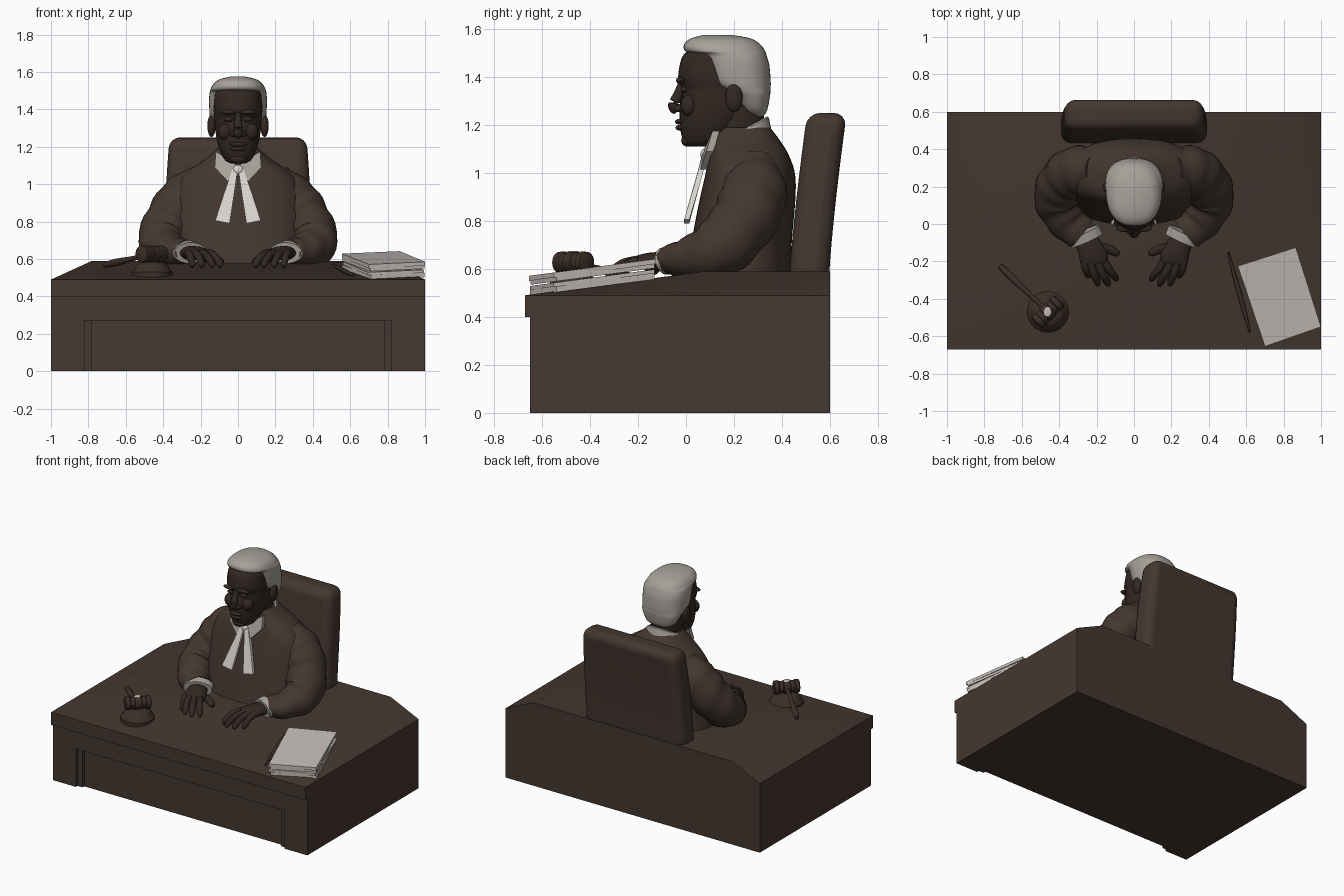
import bpy, bmesh, math
from mathutils import Vector, Matrix


def material(name, rgb):
    m = bpy.data.materials.new(name)
    m.diffuse_color = (*rgb, 1)
    return m


BROWN = material("dark brown", (0.058, 0.038, 0.029))
SKIN = material("deep skin brown", (0.033, 0.021, 0.016))
GAVEL = material("gavel wood", (0.046, 0.028, 0.021))
GREY = material("grey white hair", (0.38, 0.355, 0.32))
LINEN = material("grey linen", (0.40, 0.375, 0.335))
WHITE = material("white cloth", (0.70, 0.67, 0.63))
PAPER = material("paper", (0.54, 0.495, 0.465))


def finish(name, bm, mat, bevel=0.0):
    bmesh.ops.recalc_face_normals(bm, faces=bm.faces)
    me = bpy.data.meshes.new(name)
    bm.to_mesh(me)
    bm.free()
    me.materials.append(mat)
    me.shade_smooth()
    me.set_sharp_from_angle(angle=math.radians(40))
    ob = bpy.data.objects.new(name, me)
    bpy.context.collection.objects.link(ob)
    if bevel:
        b = ob.modifiers.new("bevel", 'BEVEL')
        b.width, b.segments, b.limit_method = bevel, 4, 'ANGLE'
    return ob


def loft(name, rings, mat, bevel=0.0):
    """Skin a list of equal-length point rings and cap both ends."""
    bm = bmesh.new()
    vs = [[bm.verts.new(p) for p in r] for r in rings]
    n = len(vs[0])
    for a, b in zip(vs, vs[1:]):
        for i in range(n):
            j = (i + 1) % n
            bm.faces.new((a[i], a[j], b[j], b[i]))
    bm.faces.new(vs[0])
    bm.faces.new(vs[-1])
    return finish(name, bm, mat, bevel)


def spline(keys, k):
    """Catmull-Rom samples through rows of numbers."""
    out = []
    for i in range(len(keys) - 1):
        a, b, c, d = (keys[max(i - 1, 0)], keys[i], keys[i + 1], keys[min(i + 2, len(keys) - 1)])
        for s in range(k):
            t = s / k
            out.append([0.5 * (2 * q + (r - p) * t + (2 * p - 5 * q + 4 * r - w) * t * t
                               + (3 * q - p - 3 * r + w) * t ** 3) for p, q, r, w in zip(a, b, c, d)])
    return out + [list(keys[-1])]


def body(name, keys, mat, k=4, n=40, p=2.4):
    """Stack of rounded sections; each key is z, front y, back y, half width."""
    rings = []
    for z, yf, yb, rx in spline(keys, k):
        ring = []
        for i in range(n):
            a = 2 * math.pi * i / n
            c, s = math.cos(a), math.sin(a)
            ring.append((rx * math.copysign(abs(c) ** (2 / p), c),
                         (yf + yb) / 2 + (yb - yf) / 2 * math.copysign(abs(s) ** (2 / p), s), z))
        rings.append(ring)
    return loft(name, rings, mat)


def tube(name, keys, mat, k=5, n=16, fold=0.0):
    """Tube along a path; each key is x, y, z, radius, vertical flattening."""
    pts = spline(keys, k)
    rings = []
    for i, (x, y, z, r, f) in enumerate(pts):
        t = (Vector(pts[min(i + 1, len(pts) - 1)][:3]) - Vector(pts[max(i - 1, 0)][:3])).normalized()
        side = t.cross((0, 0, 1) if abs(t.z) < 0.95 else (0, 1, 0)).normalized()
        up = side.cross(t)
        ring = []
        for j in range(n):
            a = 2 * math.pi * j / n
            q = r * (1 + fold * math.sin(i * 1.15 + 2 * math.sin(a)))
            ring.append(Vector((x, y, z)) + side * q * math.cos(a) + up * q * f * math.sin(a))
        rings.append(ring)
    return loft(name, rings, mat)


def ball(name, loc, size, mat):
    bm = bmesh.new()
    bmesh.ops.create_uvsphere(bm, u_segments=20, v_segments=12, radius=1,
                              matrix=Matrix.Translation(loc) @ Matrix.Diagonal((*size, 1)))
    return finish(name, bm, mat)


def box(name, x0, x1, y0, y1, z0, z1, mat, bevel=0.0):
    rings = [[(x0, y0, z), (x1, y0, z), (x1, y1, z), (x0, y1, z)] for z in (z0, z1)]
    return loft(name, rings, mat, bevel)


def sheet(name, pts, thick, mat):
    """Thin plate facing the front."""
    return loft(name, [pts, [(x, y + thick, z) for x, y, z in pts]], mat)


def slope(y):
    return 0.49 + (y + 0.67) * 0.1 / 0.75


# Desk: carcass, front frame around a stepped panel, hipped top
box("desk_body", -1, 1, -0.612, 0.6, 0, 0.40, BROWN)
box("desk_front_rail", -1, 1, -0.65, -0.612, 0.27, 0.40, BROWN)
for s in (-1, 1):
    xs = sorted((s * 0.82, s))
    box("desk_front_stile", *xs, -0.65, -0.612, 0, 0.27, BROWN)
    xs = sorted((s * 0.78, s * 0.82))
    box("desk_panel_step", *xs, -0.632, -0.612, 0, 0.27, BROWN)
bm = bmesh.new()
lo = [bm.verts.new((x, y, 0.40)) for x, y in ((-1, -0.67), (1, -0.67), (1, 0.6), (-1, 0.6))]
mid = [bm.verts.new((v.co.x, v.co.y, 0.49)) for v in lo]
hi = [bm.verts.new((x, y, 0.59)) for x, y in ((-0.78, 0.08), (0.78, 0.08), (0.78, 0.6), (-0.78, 0.6))]
bm.faces.new(lo)
bm.faces.new(hi)
for a, b in ((lo, mid), (mid, hi)):
    for i in range(4):
        j = (i + 1) % 4
        bm.faces.new((a[i], a[j], b[j], b[i]))
finish("desk_top", bm, BROWN)

# Chair back: padded slab leaning backwards
rings = []
for i in range(9):
    t = i / 8
    z, dy, w = 0.54 + 0.71 * t, 0.075 * t ** 1.3, 0.39 - 0.025 * t ** 3
    rings.append([(-w, 0.43 + dy, z), (w, 0.43 + dy, z), (w, 0.595 + dy, z), (-w, 0.595 + dy, z)])
loft("chair_back", rings, BROWN, 0.055)

# Robe: torso and draped sleeves
body("robe_torso", [(0.55, -0.01, 0.44, 0.37), (0.70, 0.02, 0.44, 0.36), (0.88, 0.055, 0.455, 0.355),
                    (0.99, 0.08, 0.455, 0.335), (1.07, 0.095, 0.43, 0.27), (1.13, 0.105, 0.395, 0.18),
                    (1.19, 0.13, 0.35, 0.11)], BROWN)
for s in (-1, 1):
    tube("robe_sleeve", [(s * x, y, z, r, f) for x, y, z, r, f in (
        (0.19, 0.29, 1.03, 0.09, 1), (0.285, 0.285, 0.92, 0.135, 1), (0.365, 0.24, 0.80, 0.135, 1),
        (0.41, 0.14, 0.69, 0.125, 1), (0.36, 0.02, 0.645, 0.105, 0.85), (0.275, -0.055, 0.64, 0.09, 0.7))],
        BROWN, k=7, n=24, fold=0.035)
    tube("cuff", [(s * 0.275, -0.045, 0.64, 0.097, 0.62), (s * 0.255, -0.09, 0.632, 0.095, 0.6)],
         LINEN, k=1, n=24)
    # Hand: palm, four fingers and a thumb
    tube("palm", [(s * 0.265, -0.06, 0.632, 0.06, 0.6), (s * 0.235, -0.13, 0.632, 0.068, 0.55),
                  (s * 0.212, -0.19, 0.628, 0.076, 0.4), (s * 0.205, -0.225, 0.615, 0.06, 0.35)], SKIN)
    for kx, ky, tx, ty in ((0.268, -0.195, 0.245, -0.285), (0.232, -0.21, 0.195, -0.325),
                           (0.193, -0.21, 0.14, -0.328), (0.158, -0.20, 0.098, -0.30)):
        tube("finger", [(s * kx, ky, 0.632, 0.022, 1),
                        (s * (kx * 0.5 + tx * 0.5), (ky + ty) / 2, 0.617, 0.021, 1),
                        (s * tx, ty + 0.012, 0.575, 0.018, 1), (s * tx, ty, 0.557, 0.009, 1)],
             SKIN, k=4, n=12)
    tube("thumb", [(s * 0.20, -0.125, 0.62, 0.03, 0.8), (s * 0.135, -0.135, 0.60, 0.025, 1),
                   (s * 0.095, -0.155, 0.59, 0.02, 1), (s * 0.08, -0.165, 0.587, 0.009, 1)], SKIN, n=12)

# Neck and collar
body("neck", [(1.05, 0.11, 0.33, 0.10), (1.15, 0.095, 0.325, 0.10), (1.28, 0.10, 0.325, 0.10)], SKIN, p=2)
rings = []
for rx, ry, dz in ((0.10, 0.11, -0.02), (0.112, 0.122, 0.01), (0.122, 0.13, 0.005), (0.148, 0.142, -0.05),
                   (0.13, 0.12, -0.06)):
    rings.append([(rx * math.cos(a), 0.215 + ry * math.sin(a), 1.16 + dz + 0.065 * math.sin(a))
                  for a in (2 * math.pi * i / 40 for i in range(40))])
loft("collar_band", rings, LINEN)
for s in (-1, 1):
    sheet("collar_wing", [(s * 0.005, 0.075, 1.10), (s * 0.118, 0.11, 1.175), (s * 0.125, 0.085, 1.09),
                          (s * 0.055, 0.06, 1.015)], 0.03, LINEN)
    # Neck bands hanging over the chest
    sheet("neck_band_tail", [(0, 0.07, 1.09), (s * 0.03, 0.07, 1.08), (s * 0.075, 0.035, 0.95),
                             (s * 0.122, -0.008, 0.805), (s * 0.045, -0.008, 0.79),
                             (s * 0.02, 0.035, 0.95)], 0.022, WHITE)
ball("neck_band_knot", (0, 0.08, 1.075), (0.03, 0.02, 0.028), WHITE)

# Head: skull and face
body("face", [(1.11, 0.01, 0.11, 0.035), (1.125, -0.008, 0.16, 0.066), (1.17, -0.022, 0.21, 0.092),
              (1.22, -0.026, 0.25, 0.11), (1.28, -0.026, 0.28, 0.12), (1.345, -0.014, 0.29, 0.125),
              (1.39, -0.032, 0.29, 0.13), (1.45, -0.026, 0.29, 0.128), (1.495, -0.008, 0.28, 0.12),
              (1.525, 0.04, 0.24, 0.09)], SKIN, p=2.2)
tube("nose", [(0, -0.012, 1.385, 0.016, 1), (0, -0.032, 1.33, 0.019, 1), (0, -0.048, 1.28, 0.027, 1),
              (0, -0.035, 1.256, 0.018, 1)], SKIN)
ball("upper_lip", (0, -0.026, 1.213), (0.048, 0.02, 0.012), SKIN)
ball("lower_lip", (0, -0.024, 1.188), (0.042, 0.02, 0.012), SKIN)
ball("chin", (0, 0.005, 1.135), (0.045, 0.025, 0.025), SKIN)
for s in (-1, 1):
    ball("nostril", (s * 0.026, -0.032, 1.268), (0.018, 0.02, 0.015), SKIN)
    ball("brow", (s * 0.052, -0.022, 1.385), (0.045, 0.02, 0.014), SKIN)
    ball("eyelid", (s * 0.05, -0.008, 1.347), (0.026, 0.014, 0.014), SKIN)
    ball("cheek", (s * 0.068, 0.012, 1.28), (0.04, 0.035, 0.045), SKIN)
    ball("ear", (s * 0.142, 0.20, 1.312), (0.022, 0.036, 0.06), SKIN)

# Hair: cap whose front edge steps back around the temples and ears
body("hair", [(1.235, 0.27, 0.32, 0.06), (1.26, 0.235, 0.338, 0.105), (1.32, 0.19, 0.35, 0.137),
              (1.35, 0.13, 0.352, 0.147), (1.38, 0.09, 0.353, 0.152), (1.45, 0.07, 0.347, 0.155),
              (1.492, 0.05, 0.335, 0.151), (1.507, -0.002, 0.33, 0.147), (1.535, -0.008, 0.31, 0.132),
              (1.56, 0.02, 0.27, 0.10), (1.575, 0.075, 0.19, 0.04)], GREY)

# Gavel on its sounding block
gx, gy = -0.46, -0.47
tube("sounding_block", [(gx, gy, z, r, 1) for z, r in ((0.495, 0.11), (0.53, 0.11), (0.54, 0.098),
                        (0.56, 0.09), (0.585, 0.06))], GAVEL, k=1, n=32)
tube("gavel_head", [(gx + 0.707 * d, gy + 0.707 * d, 0.627, r, 1) for d, r in (
    (-0.085, 0.034), (-0.08, 0.044), (-0.055, 0.046), (-0.048, 0.039), (-0.025, 0.039), (-0.02, 0.044),
    (0.02, 0.044), (0.025, 0.039), (0.048, 0.039), (0.055, 0.046), (0.08, 0.044), (0.085, 0.034))],
    GAVEL, k=1, n=24)
tube("gavel_handle", [(gx, gy, 0.627, 0.014, 1), (-0.55, -0.385, 0.605, 0.013, 1),
                      (-0.66, -0.28, 0.58, 0.02, 1), (-0.715, -0.225, 0.567, 0.014, 1)], GAVEL, n=12)
ball("gavel_plate", (gx - 0.003, gy, 0.671), (0.02, 0.026, 0.004), PAPER)

# Paper stack: bundles lying along the sloping desk, each slightly turned
corners = ((0.555, -0.225), (0.865, -0.125), (1.0, -0.55), (0.70, -0.655))
for z0, z1, turn, size in ((-0.005, 0.02, 0.03, 0.97), (0.02, 0.036, -0.02, 0.985), (0.041, 0.058, 0.025, 0.97),
                           (0.058, 0.079, 0.0, 1.0)):
    plan = []
    for x, y in corners:
        dx, dy = (x - 0.78) * size, (y + 0.39) * size
        plan.append((min(0.78 + dx * math.cos(turn) - dy * math.sin(turn), 1.0),
                     -0.39 + dx * math.sin(turn) + dy * math.cos(turn)))
    loft("paper_bundle", [[(x, y, slope(y) + z) for x, y in plan] for z in (z0, z1)], PAPER)

# Pen beside the papers
tube("pen", [(x, y, slope(y) + 0.01, r, 1) for x, y, r in ((0.505, -0.15, 0.004), (0.53, -0.25, 0.01),
             (0.585, -0.45, 0.012), (0.62, -0.58, 0.004))], GAVEL, k=3, n=10)
